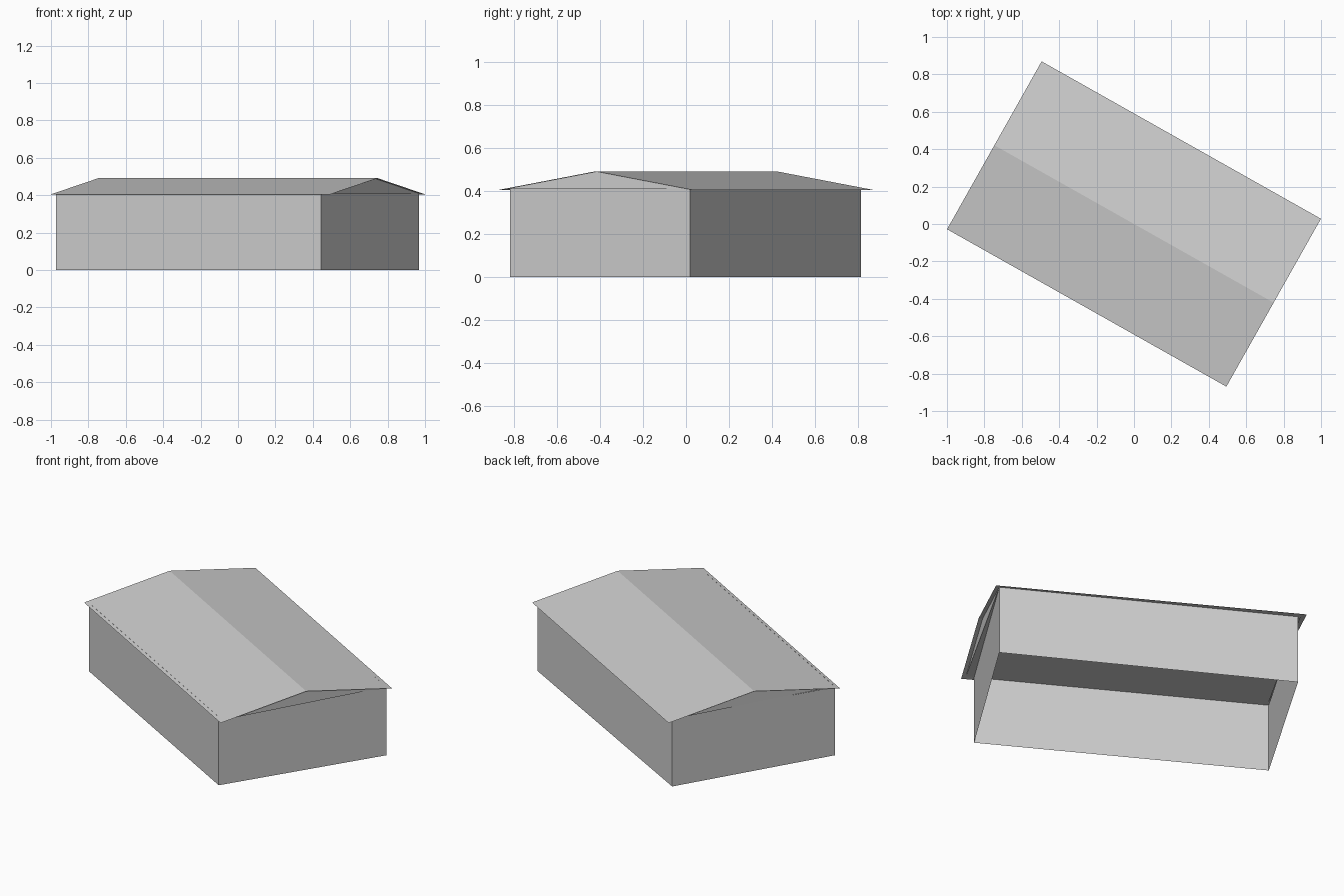
import bpy
from math import radians
from mathutils import Matrix

cube = bpy.data.objects.get("Cube")
if cube:
    bpy.data.objects.remove(cube, do_unlink=True)

grey = bpy.data.materials.new("light_grey")
grey.use_nodes = True
colour = (0.62, 0.62, 0.62, 1)
grey.diffuse_color = colour
grey.node_tree.nodes["Principled BSDF"].inputs["Base Color"].default_value = colour

TURN = Matrix.Rotation(radians(-29.4), 4, "Z")
HALF_LENGTH, HALF_WIDTH = 0.857, 0.515   # roof outline
EAVE, RIDGE = 0.405, 0.491


def roof_height(y):
    return RIDGE - (RIDGE - EAVE) * abs(y) / HALF_WIDTH


def add_part(name, verts, faces, turned=True):
    mesh = bpy.data.meshes.new(name)
    mesh.from_pydata(verts, [], faces)
    if turned:
        mesh.transform(TURN)
    mesh.materials.append(grey)
    mesh.update()
    obj = bpy.data.objects.new(name, mesh)
    bpy.context.collection.objects.link(obj)
    return obj


# Walls: slightly skewed footprint, open underneath
footprint = [(0.445, -0.818), (0.969, 0.019), (-0.478, 0.814), (-0.972, -0.022)]
wall_top = roof_height(0.49)
wall_verts = [(x, y, z) for z in (0, wall_top) for x, y in footprint]
wall_faces = [(i, (i + 1) % 4, (i + 1) % 4 + 4, i + 4) for i in range(4)]
add_part("walls", wall_verts, wall_faces, turned=False)

# Roof: two thin slopes meeting at the ridge
profile = [(-HALF_WIDTH, EAVE), (0, RIDGE), (HALF_WIDTH, EAVE)]
roof_verts = [(x, y, z) for x in (-HALF_LENGTH, HALF_LENGTH) for y, z in profile]
add_part("roof", roof_verts, [(0, 3, 4, 1), (1, 4, 5, 2)])

# Gable ends and ceiling, tucked just inside the roof
gable = [(-0.49, wall_top), (0, RIDGE), (0.49, wall_top)]
gable_verts = [(x, y, z) for x in (-0.83, 0.835) for y, z in gable]
add_part("gables_and_ceiling", gable_verts, [(0, 1, 2), (3, 5, 4), (0, 2, 5, 3)])
